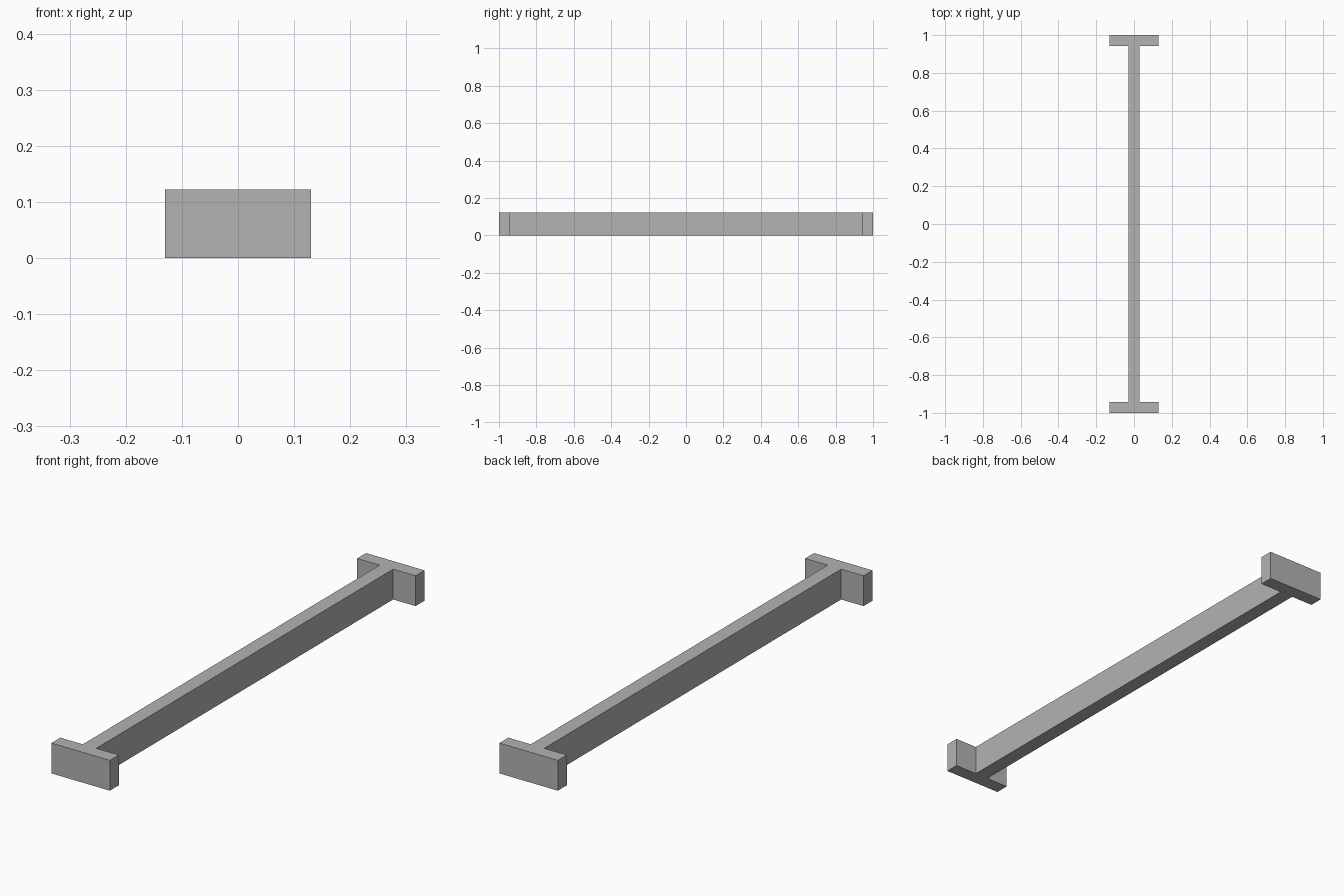
import bpy
import bmesh

cube = bpy.data.objects.get("Cube")
if cube:
    bpy.data.objects.remove(cube, do_unlink=True)

HALF_LENGTH, HALF_WIDTH = 1.0, 0.13
HALF_WEB, FLANGE, HEIGHT = 0.03, 0.057, 0.122

# Plain grey finish
grey = bpy.data.materials.new("plain_grey")
grey.use_nodes = True
colour = (0.45, 0.45, 0.45, 1)
grey.diffuse_color = colour
grey.node_tree.nodes["Principled BSDF"].inputs["Base Color"].default_value = colour

# I-shaped outline, one half mirrored by a half turn
inner = HALF_LENGTH - FLANGE
half = [(HALF_WEB, -inner), (HALF_WEB, inner), (HALF_WIDTH, inner),
        (HALF_WIDTH, HALF_LENGTH), (-HALF_WIDTH, HALF_LENGTH), (-HALF_WIDTH, inner)]
outline = half + [(-x, -y) for x, y in half]

# Beam: outline extruded upward
bm = bmesh.new()
base = bm.faces.new([bm.verts.new((x, y, 0)) for x, y in outline])
top = bmesh.ops.extrude_face_region(bm, geom=[base], use_keep_orig=True)["geom"]
bmesh.ops.translate(bm, vec=(0, 0, HEIGHT),
                    verts=[v for v in top if isinstance(v, bmesh.types.BMVert)])
bmesh.ops.recalc_face_normals(bm, faces=bm.faces)
mesh = bpy.data.meshes.new("i_beam")
bm.to_mesh(mesh)
bm.free()
mesh.materials.append(grey)
beam = bpy.data.objects.new("i_beam", mesh)
bpy.context.collection.objects.link(beam)
